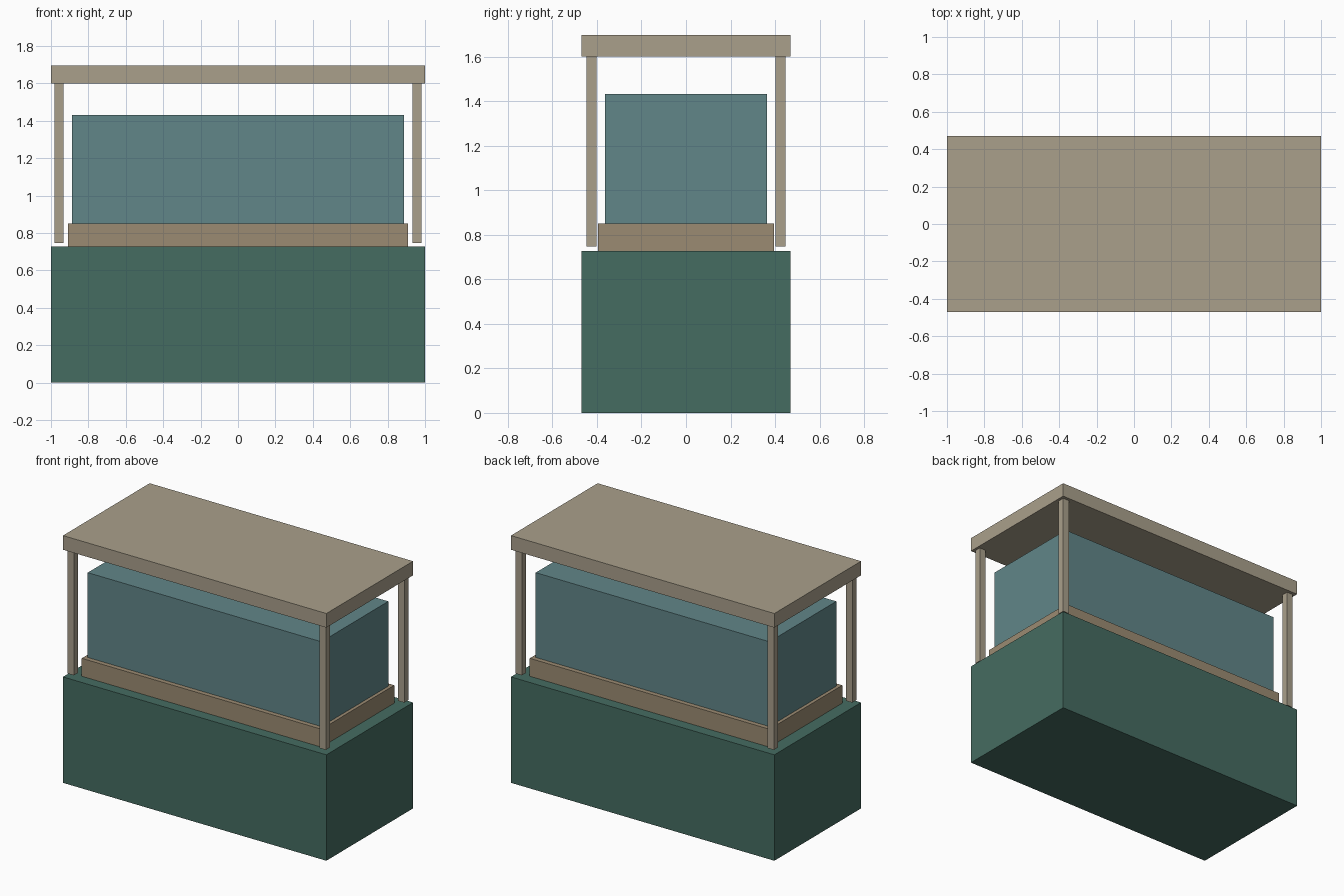
import bpy

if "Cube" in bpy.data.objects:
    bpy.data.objects.remove(bpy.data.objects["Cube"])


def material(name, color):
    m = bpy.data.materials.new(name)
    m.diffuse_color = color
    m.use_nodes = True
    m.node_tree.nodes["Principled BSDF"].inputs["Base Color"].default_value = m.diffuse_color
    return m


def box(name, half_x, half_y, z0, z1, mat, x=0.0, y=0.0):
    bpy.ops.mesh.primitive_cube_add(size=1, location=(x, y, (z0 + z1) / 2))
    ob = bpy.context.object
    ob.name = name
    ob.scale = (half_x * 2, half_y * 2, z1 - z0)
    bpy.ops.object.transform_apply(location=False, rotation=False, scale=True)
    ob.data.materials.append(mat)
    return ob


green = material("green_cabinet", (0.06, 0.15, 0.12, 1))
tan = material("tan_trim", (0.33, 0.26, 0.17, 1))
glass = material("blue_glass", (0.12, 0.24, 0.25, 1))
stone = material("beige_frame", (0.40, 0.35, 0.26, 1))

# Cabinet, raised plinth and glass case
box("cabinet", 1.0, 0.47, 0.0, 0.727, green)
box("plinth", 0.91, 0.395, 0.727, 0.85, tan)
box("glass_case", 0.887, 0.363, 0.85, 1.432, glass)

# Flat canopy on four corner posts
box("canopy", 1.0, 0.47, 1.6, 1.697, stone)
for sx, side in ((-1, "left"), (1, "right")):
    for sy, end in ((-1, "front"), (1, "back")):
        box(f"{end}_{side}_post", 0.024, 0.023, 0.747, 1.6, stone,
            sx * 0.957, sy * 0.425)
